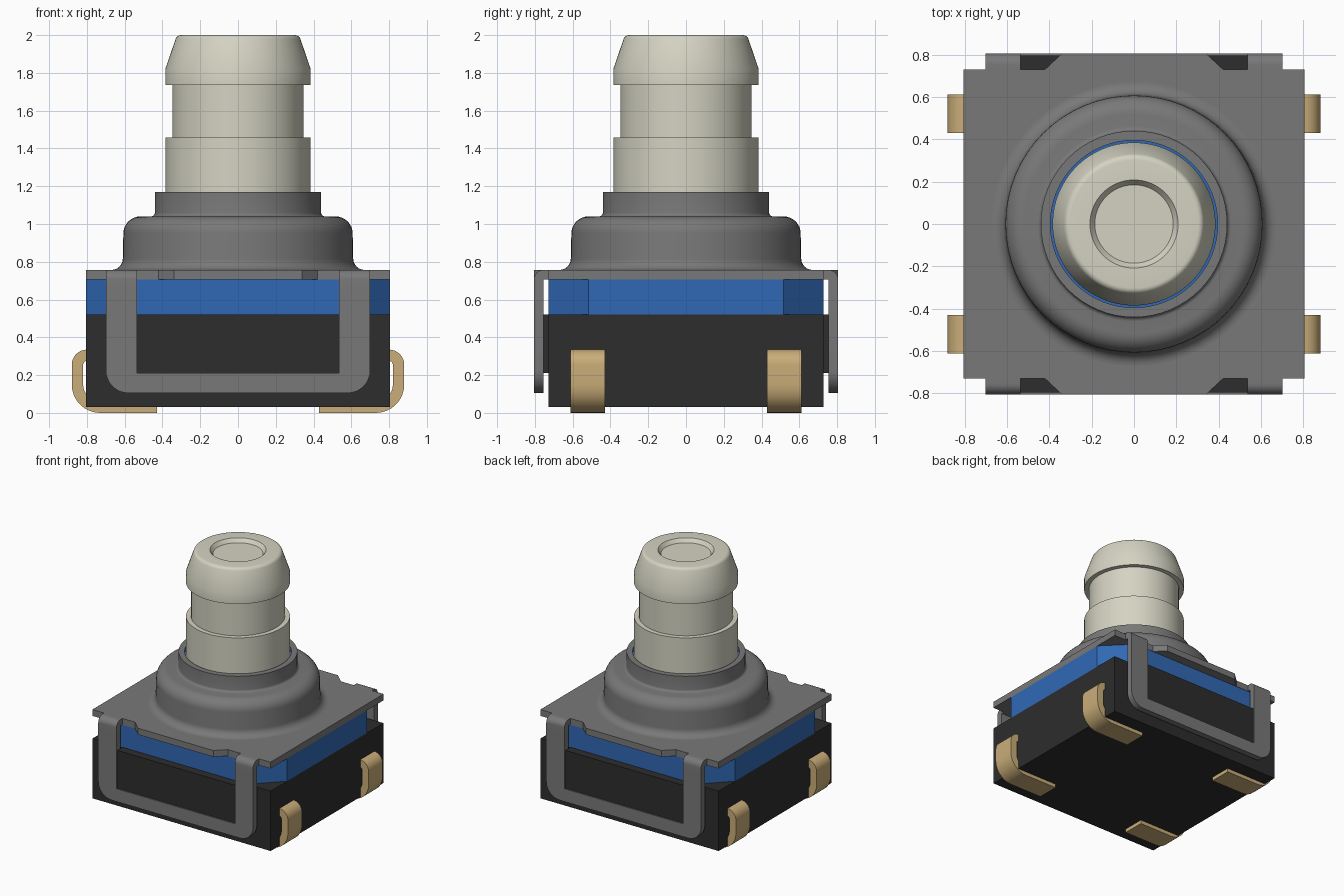
import bpy, bmesh
from math import cos, sin, pi, radians
from mathutils import Matrix

cube = bpy.data.objects.get("Cube")
if cube:
    bpy.data.objects.remove(cube, do_unlink=True)


def material(name, rgb):
    m = bpy.data.materials.new(name)
    m.use_nodes = True
    m.diffuse_color = (*rgb, 1)
    m.node_tree.nodes["Principled BSDF"].inputs["Base Color"].default_value = (*rgb, 1)
    return m


BLACK = material("black plastic", (0.026, 0.026, 0.026))
BLUE = material("blue plastic", (0.03, 0.14, 0.46))
STEEL = material("grey steel", (0.19, 0.19, 0.19))
BRASS = material("tan contact", (0.59, 0.42, 0.19))
CREAM = material("cream plastic", (0.66, 0.65, 0.54))


def finish(name, bm, mat):
    bmesh.ops.recalc_face_normals(bm, faces=bm.faces)
    mesh = bpy.data.meshes.new(name)
    bm.to_mesh(mesh)
    bm.free()
    mesh.materials.append(mat)
    ob = bpy.data.objects.new(name, mesh)
    bpy.context.collection.objects.link(ob)
    bpy.ops.object.select_all(action="DESELECT")
    ob.select_set(True)
    bpy.context.view_layer.objects.active = ob
    bpy.ops.object.shade_smooth_by_angle(angle=radians(32))
    return ob


def arc(cu, cv, r, a0, a1, n=8):
    angles = [radians(a0 + (a1 - a0) * i / n) for i in range(n + 1)]
    return [(cu + r * cos(a), cv + r * sin(a)) for a in angles]


def prism(name, outline, lo, hi, mat, plane="xy", mirror=(1, 1)):
    """Extrude an outline in the given plane along the remaining axis."""
    def place(u, v, w):
        x, y, z = {"xy": (u, v, w), "xz": (u, w, v), "yz": (w, u, v)}[plane]
        return (x * mirror[0], y * mirror[1], z)
    bm = bmesh.new()
    ends = [[bm.verts.new(place(u, v, w)) for u, v in outline] for w in (lo, hi)]
    for ring in ends:
        bm.faces.new(ring)
    a, b = ends
    for i in range(len(a)):
        j = (i + 1) % len(a)
        bm.faces.new((a[i], a[j], b[j], b[i]))
    return finish(name, bm, mat)


def lathe(name, profile, mat, steps=64):
    """Spin a radius/height profile around the vertical axis."""
    bm = bmesh.new()
    verts = [bm.verts.new((r, 0, z)) for r, z in profile]
    edges = [bm.edges.new(pair) for pair in zip(verts, verts[1:])]
    bmesh.ops.spin(bm, geom=verts + edges, cent=(0, 0, 0), axis=(0, 0, 1),
                   angle=2 * pi, steps=steps)
    bmesh.ops.remove_doubles(bm, verts=bm.verts, dist=0.0005)
    return finish(name, bm, mat)


def box(name, size, z0, z1, mat):
    bm = bmesh.new()
    bmesh.ops.create_cube(bm, size=1, matrix=Matrix.Translation((0, 0, (z0 + z1) / 2))
                          @ Matrix.Diagonal((*size, z1 - z0, 1)))
    return finish(name, bm, mat)


def four_way(quarter):
    """Mirror a first-quadrant outline (front to side) into a full loop."""
    right = quarter + [(x, -y) for x, y in reversed(quarter)]
    return right + [(-x, y) for x, y in reversed(right)]


# Housing: black base with snap blocks, blue upper body with cut corners
box("base", (1.61, 1.455), 0.03, 0.52, BLACK)
box("snap_block", (1.07, 1.59), 0.21, 0.52, BLACK)
prism("upper_body", four_way([(0.595, 0.727), (0.805, 0.517)]), 0.52, 0.705, BLUE)

# Cover plate with a tapered tab at the front and back
prism("cover_plate", four_way([(0.34, 0.805), (0.42, 0.73), (0.805, 0.73)]),
      0.705, 0.757, STEEL)

# Hanging frames: bent shoulders and a U-shaped loop on each face
bend = [(0.73, 0.757)] + arc(0.755, 0.707, 0.05, 90, 0) + [
    (0.805, 0.66), (0.755, 0.66), (0.755, 0.705), (0.73, 0.705)]
loop = [(-0.535, 0.66), (-0.70, 0.66)] + arc(-0.58, 0.225, 0.12, 180, 270) \
    + arc(0.58, 0.225, 0.12, 270, 360) \
    + [(0.70, 0.66), (0.535, 0.66), (0.535, 0.21), (-0.535, 0.21)]
for sy, face in ((-1, "front"), (1, "back")):
    prism(face + "_frame", loop, 0.755, 0.805, STEEL, "xz", (1, sy))
    for sx, side in ((1, "left"), (-1, "right")):
        prism(f"{face}_{side}_shoulder", bend, 0.535, 0.70, STEEL, "yz", (sx, sy))

# Curled solder contacts
contact = [(0.43, 0)] + arc(0.73, 0.15, 0.15, -90, 0) + arc(0.80, 0.255, 0.08, 0, 90) \
    + [(0.78, 0.335), (0.78, 0.275)] + arc(0.80, 0.255, 0.02, 90, 0, 4) \
    + arc(0.73, 0.15, 0.09, 0, -90) + [(0.43, 0.06)]
for sx, side in ((1, "left"), (-1, "right")):
    for sy, face in ((-1, "front"), (1, "back")):
        prism(f"{face}_{side}_contact", contact, 0.43, 0.612, BRASS, "xz", (sx, sy))

# Domed cover with a collar
dome = arc(0.67, 0.817, 0.06, 270, 180) + arc(0.517, 0.95, 0.09, 0, 90) \
    + arc(0.46, 1.06, 0.02, 270, 180, 4) \
    + [(0.44, 1.17), (0.395, 1.17), (0.395, 1.0)]
lathe("dome_cover", dome, STEEL)

# Blue sleeve visible in the gap round the plunger
lathe("inner_sleeve", [(0.396, 1.0), (0.396, 1.14), (0.38, 1.14)], BLUE)

# Plunger with a groove, tapered head and shallow dimple
plunger = [(0, 1.0), (0.385, 1.0), (0.385, 1.458), (0.348, 1.458), (0.348, 1.735),
           (0.385, 1.735), (0.385, 1.82)] \
    + arc(0.302, 1.97, 0.03, 18, 90, 5) \
    + [(0.208, 2.0), (0.185, 1.97), (0, 1.97)]
lathe("plunger", plunger, CREAM)
